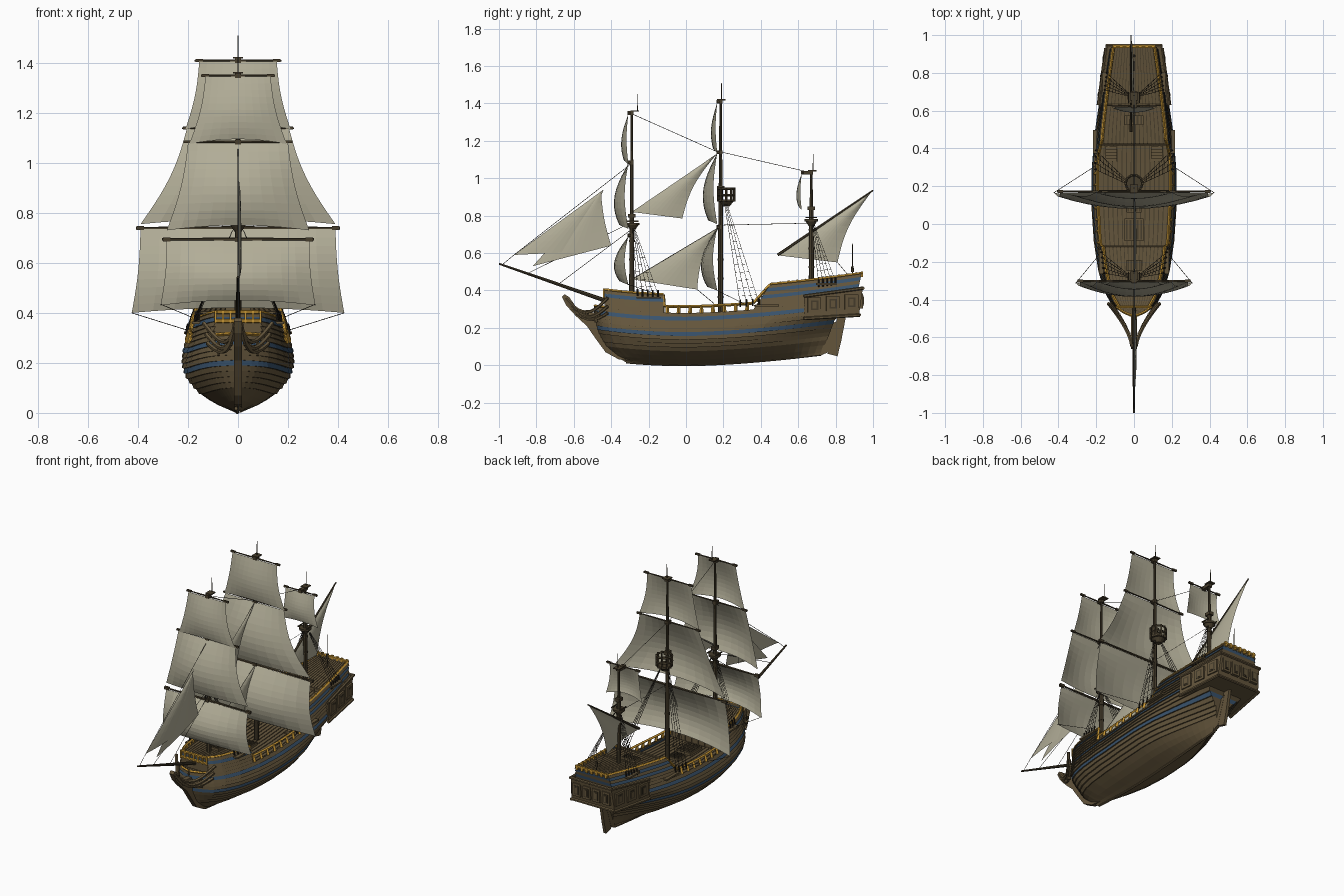
import bpy, bmesh, math, random
from mathutils import Vector as V, Matrix

if "Cube" in bpy.data.objects:
    bpy.data.objects.remove(bpy.data.objects["Cube"])
random.seed(4)

COLS = {"oak_wood": (.125, .09, .044), "dark_wood": (.062, .047, .025), "tar_black": (.017, .013, .009),
        "blue_paint": (.04, .085, .15), "gold_paint": (.57, .305, .035), "sail_cloth": (.445, .42, .312),
        "rope": (.03, .025, .018)}
MATS = []
for n, c in COLS.items():
    m = bpy.data.materials.new(n)
    m.diffuse_color = (*c, 1)
    m.use_nodes = True
    m.node_tree.nodes["Principled BSDF"].inputs["Base Color"].default_value = m.diffuse_color
    MATS.append(m)
OAK, DARK, TAR, BLUE, GOLD, SAIL, ROPE = range(7)

# ---------- helpers ----------
def finish(name, bm, smooth=False):
    me = bpy.data.meshes.new(name)
    bm.to_mesh(me); bm.free()
    for m in MATS: me.materials.append(m)
    for p in me.polygons: p.use_smooth = smooth
    o = bpy.data.objects.new(name, me)
    bpy.context.collection.objects.link(o)
    return o

def face(bm, pts, mi):
    bm.faces.new([bm.verts.new(p) for p in pts]).material_index = mi

def rod(bm, a, b, r1, r2=None, n=6, mi=DARK):
    a, b = V(a), V(b); d = b - a
    M = Matrix.Translation((a + b) / 2) @ d.to_track_quat('Z', 'Y').to_matrix().to_4x4()
    g = bmesh.ops.create_cone(bm, cap_ends=True, segments=n, radius1=r1, radius2=r1 if r2 is None else r2,
                              depth=d.length, matrix=M)
    for v in g['verts']:
        for f in v.link_faces: f.material_index = mi

def tube(bm, pts, r, n=4, mi=DARK):
    for a, b in zip(pts, pts[1:]): rod(bm, a, b, r, r, n, mi)

def box(bm, c, s, mi=DARK, rz=0.0):
    M = Matrix.Translation(c) @ Matrix.Rotation(rz, 4, 'Z') @ Matrix.Diagonal((*s, 1))
    for v in bmesh.ops.create_cube(bm, size=1, matrix=M)['verts']:
        for f in v.link_faces: f.material_index = mi

def prism(bm, prof, w, mi):          # (y, z) profile extruded across x
    for s in (1, -1): face(bm, [(s*w, y, z) for y, z in prof], mi)
    for (a, b), (c, d) in zip(prof, prof[1:] + prof[:1]):
        face(bm, [(w, a, b), (w, c, d), (-w, c, d), (-w, a, b)], mi)

def interp(t, x):
    for (a, p), (b, q) in zip(t, t[1:]):
        if x <= b: return p + (q - p) * max(0, (x - a) / (b - a))
    return t[-1][1]

# ---------- hull shape ----------
BEAM = [(0, .006), (.012, .035), (.03, .08), (.05, .115), (.075, .15), (.1, .175), (.14, .205), (.19, .22), (.24, .214), (.3, .2), (.43, .175)]
PLAN = [(0, 0), (.02, .32), (.05, .53), (.1, .69), (.18, .83), (.3, .94), (.45, 1), (.58, 1), (.7, .94), (.85, .8), (1, .63)]
STEM = [(0, -.32), (.03, -.38), (.08, -.44), (.15, -.475), (.22, -.49), (.45, -.495)]
STERN = [(0, .72), (.1, .765), (.19, .80), (.235, .90), (.43, .945)]
TUCK = [(0, .06), (.05, .12), (.1, .25), (.16, .6), (.21, .95), (.25, 1)]
sheer = lambda y: .03 * (y / .45) ** 2 if y < 0 else .08 * (y / .9) ** 1.6

def u_of(z, y):
    a, b = interp(STEM, z), interp(STERN, z)
    return min(1, max(0, (y - a) / (b - a)))

def hull(z, u, off=0.0, s=1):
    a, b = interp(STEM, z), interp(STERN, z)
    y = a + (b - a) * u
    w = interp(BEAM, z) * interp(PLAN, u) ** (1 + max(0, .16 - z) * 4)
    if u > .6: w *= 1 + (interp(TUCK, z) - 1) * ((u - .6) / .4) ** 2
    return V((s * (w + off), y, z + sheer(y)))

hy = lambda z, y, off=0.0, s=1: hull(z, u_of(z, y), off, s)

# lapped strakes: each one overhangs the one below
def band(bm, zs, ua, ub, cols, n, front=False, back=False, p=1.0):
    for i, (z0, z1) in enumerate(zip(zs, zs[1:])):
        rows = [(z0, .002, z1, .002, cols(i))]
        if z0 > .07: rows = [(z0, -.001, z0, .007, OAK), (z0, .007, z1, -.001, cols(i))]
        for za, oa, zb, ob, mi in rows:
            us = lambda z, k: ua(z) + (ub(z) - ua(z)) * (k / n) ** p
            for s in (1, -1):
                for k in range(n):
                    face(bm, [hull(za, us(za, k), oa, s), hull(za, us(za, k+1), oa, s),
                              hull(zb, us(zb, k+1), ob, s), hull(zb, us(zb, k), ob, s)], mi)
            for on, k in ((front, 0), (back, n)):
                if on: face(bm, [hull(za, us(za, k), oa), hull(za, us(za, k), oa, -1),
                                 hull(zb, us(zb, k), ob, -1), hull(zb, us(zb, k), ob)], mi)

bm = bmesh.new()
zs = [0, .012, .03, .05, .075] + [.075 + .0205 * i for i in range(1, 11)]
band(bm, zs, lambda z: 0, lambda z: 1, lambda i: BLUE if i in (8, 12) else OAK, 40, back=True, p=1.4)
finish("hull_planking", bm)
bm = bmesh.new()
band(bm, [.28 + .019 * i for i in range(6)], lambda z: u_of(z, -.435), lambda z: u_of(z, -.12),
     lambda i: BLUE if i == 3 else OAK, 12, True, False)
finish("forecastle_sides", bm)
bm = bmesh.new()
slope = lambda z: .36 + (z - .28) / .125 * .09
band(bm, [.28 + .0179 * i for i in range(8)], lambda z: u_of(z, slope(z)), lambda z: 1,
     lambda i: BLUE if i in (3, 5) else OAK, 14, False, True)
finish("quarterdeck_sides", bm)

# ---------- decks (planks with sunken seams) and bulkheads ----------
def deck(name, z, ya, yb, n=12, planks=17):
    bm = bmesh.new()
    for i in range(planks):
        for t0, t1, seam in ((i, i + .8, 0), (i + .8, i + 1, 1)):
            for k in range(n):
                y0, y1 = ya + (yb - ya) * k / n, ya + (yb - ya) * (k + 1) / n
                pts = []
                for t, y in ((t0, y0), (t1, y0), (t1, y1), (t0, y1)):
                    q = hy(z, y, -.002); q.x *= t / planks * 2 - 1; q.z -= .006*seam
                    pts.append(q)
                face(bm, pts, DARK if seam else OAK)
                if not seam:
                    for a, b in ((0, 3), (1, 2)):
                        face(bm, [pts[a], pts[b], pts[b] - V((0, 0, .006)), pts[a] - V((0, 0, .006))], OAK)
    finish(name, bm)
deck("main_deck", .25, -.488, .90, 24)
deck("forecastle_deck", .352, -.435, -.12)
deck("quarter_deck", .375, .42, .65)
deck("poop_deck", .39, .63, .94)
bm = bmesh.new()
for y, a, b in ((-.12, .25, .356), (.42, .25, .378), (.63, .37, .392)):
    face(bm, [hy(a, y), hy(a, y, 0, -1), hy(b, y, 0, -1), hy(b, y)], OAK)
    rod(bm, hy(b, y), hy(b, y, 0, -1), .006, mi=OAK)
    for k in range(-3, 4): box(bm, (k*.045, y + (.003 if y < 0 else -.003), (a+b)/2 + sheer(y)), (.008, .006, b-a), OAK)
finish("deck_bulkheads", bm)
bm = bmesh.new()
for y, z, w, l in ((-.03, .25, .1, .12), (.1, .25, .08, .08), (-.22, .352, .08, .06), (.55, .375, .1, .05)):
    box(bm, (0, y, z + sheer(y) + .008), (w, l, .016), OAK)
    for k in range(5): box(bm, (w*(k-2)*.19, y, z + sheer(y) + .018), (w*.09, l*.85, .005), DARK)
for s in (1, -1):                     # stairs up to the aft deck
    for k in range(5): box(bm, (s*.12, .34 + k*.016, .27 + k*.024), (.06, .018, .008), OAK)
finish("hatches_and_stairs", bm)

# ---------- gilded rails ----------
bm = bmesh.new()
for s in (1, -1):
    path = [(.376, -.435 + .045*k) for k in range(8)] + [(.314, -.115 + .0475*k) for k in range(11)] + \
           [(.406, .45 + .049*k) for k in range(11)]
    tube(bm, [hy(z, y, -.005, s) for z, y in path], .008, 4, GOLD)
    tube(bm, [hull(.283, .002 + .008*k, -.002, s) for k in range(6)], .007, 4, GOLD)
    for k in range(8): rod(bm, hy(.277, -.1 + .061*k, -.003, s), hy(.316, -.1 + .061*k, -.003, s), .011, .008, 4, GOLD)
    for k in range(7): rod(bm, hy(.352, -.42 + .047*k, -.009, s), hy(.376, -.42 + .047*k, -.009, s), .007, .007, 4, GOLD)
    for k in range(11): rod(bm, hy(.385, .46 + .045*k, -.009, s), hy(.416, .46 + .045*k, -.007, s), .007, .006, 4, GOLD)
for z, y in ((.376, -.438), (.34, -.438), (.406, .943)):
    rod(bm, hy(z, y), hy(z, y, 0, -1), .008, mi=GOLD)
for k in range(-3, 4):
    box(bm, (k*.03, -.441, .385), (.009, .008, .05), GOLD)
    box(bm, (k*.034, .941, .487), (.014, .01, .03), GOLD)
finish("gilded_rails", bm)

# ---------- stem, keel, rudder, beakhead ----------
bm = bmesh.new()
prism(bm, [(-.28, .022), (-.36, .032), (-.43, .07), (-.485, .145), (-.53, .21), (-.59, .265), (-.64, .32), (-.663, .365),
           (-.65, .38), (-.625, .365), (-.59, .315), (-.54, .285), (-.46, .28), (-.43, .12), (-.36, .05)], .015, OAK)
tube(bm, [hull(0, k/14) + V((-.008, 0, .003)) for k in range(15)], .008, 6, OAK)
prism(bm, [(.715, .05), (.76, .07), (.815, .24), (.77, .22)], .01, OAK)
finish("keel_and_stem", bm)
bm = bmesh.new()
prism(bm, [(.757, .062), (.81, .048), (.83, .13), (.855, .26), (.81, .26), (.785, .16)], .009, OAK)
finish("rudder", bm)
bm = bmesh.new()
for s in (1, -1):
    for x0, z0, dip in ((.125, .36, .075), (.115, .315, .065), (.11, .28, .05)):
        pts = []
        for k in range(11):
            t = k / 10
            pts.append((s*(x0*(1-t)**1.5 + .012), -.42 - .225*t, z0 + (.355 - z0)*t**2 - dip*math.sin(math.pi*t)))
        tube(bm, pts, .009, 5, OAK)
    for y, x in ((-.48, .078), (-.53, .048), (-.58, .026)):
        rod(bm, (s*x, y, .23 + (-.48-y)*.4), (s*x, y, .29 + (-.48-y)*.1), .008, mi=OAK)
finish("beakhead", bm)

# ---------- stern gallery ----------
bm = bmesh.new()
pts = [(x*w, y, z) for x in (1, -1) for w, y, z in ((.19, .63, .25), (.185, .63, .365), (.15, .925, .268), (.14, .945, .41))]
bmesh.ops.convex_hull(bm, input=[bm.verts.new(p) for p in pts])
for f in bm.faces: f.material_index = OAK
for s in (1, -1):
    ang = s * math.atan2(.042, .31)
    for a, b in (((.19, .63, .25), (.15, .93, .268)), ((.187, .63, .37), (.142, .948, .413))):
        rod(bm, (s*a[0], a[1], a[2]), (s*b[0], b[1], b[2]), .009, mi=OAK)
    for k in range(3):                # framed window panels
        t = .18 + .32*k
        c = V((s*(.187 - .042*t), .63 + .31*t, .317 + .025*t))
        box(bm, c, (.018, .072, .08), OAK, ang)
        box(bm, c, (.022, .04, .052), DARK, ang)
        box(bm, c, (.026, .022, .036), OAK, ang)
for k in range(-2, 2):
    c = V(((k + .5)*.068, .938, .345))
    box(bm, c, (.052, .018, .08), OAK)
    box(bm, c, (.03, .024, .054), DARK); box(bm, c, (.016, .03, .038), OAK)
for z, y in ((.27, .927), (.412, .946)): rod(bm, (-.148, y, z), (.148, y, z), .009, mi=OAK)
rod(bm, (0, .89, .45), (0, .89, .65), .003, .0015); rod(bm, (0, .89, .50), (0, .89, .53), .009, .006, 6, DARK)
finish("stern_gallery", bm)

# ---------- masts, tops, yards, square sails ----------
def square_sail(name, y0, zt, zb, wt, wb, b, n=10):
    bm = bmesh.new(); g = []
    for j in range(n + 1):
        v = j / n
        for i in range(n + 1):
            s = i / n * 2 - 1; c = 1 - s*s
            w = wt + (wb - wt)*v - (.004 + .12*(wb - wt))*math.sin(math.pi*v)
            g.append(bm.verts.new((s*w, y0 - b*(.25*math.sin(math.pi*v) + .75*c*math.sin(2.2*v)), zt + (zb - zt)*v + .02*c*v**3)))
    for j in range(n):
        for i in range(n):
            k = j*(n + 1) + i
            bm.faces.new((g[k], g[k+1], g[k+n+2], g[k+n+1])).material_index = SAIL
    finish(name, bm)

# name, y, base, mid, top, platform centre y, platform z, pole y, sails(zt, zb, wt, wb, bulge)
SHIP = [("fore", -.29, .36, .80, 1.36, -.285, .75, -.26, [(1.345, 1.075, .13, .195, .04), (1.08, .73, .2, .285, .08), (.69, .43, .285, .31, .08)]),
        ("main", .185, .26, .95, 1.42, .215, .875, .19, [(1.405, 1.135, .155, .21, .035), (1.135, .755, .205, .39, .08), (.735, .40, .39, .425, .09)]),
        ("mizzen", .67, .42, .84, 1.04, .67, .77, .68, [(1.025, .83, .10, .125, .03)])]
for name, y, zb, zm, zt, py, pz, fy, sails in SHIP:
    bm = bmesh.new()
    rod(bm, (0, y, zb), (0, y, zm), .014, .012, 8); rod(bm, (0, y, zm - .1), (0, y, zt), .011, .006, 8)
    rod(bm, (0, fy, zt), (0, fy, zt + .09), .003, .0015, 5)
    box(bm, (0, (y + fy)/2, zt), (.04, .045, .006)); box(bm, (0, y, zm), (.03, .04, .02))
    for k in range(3): rod(bm, (0, y, zb + .1 + k*.1), (0, y, zb + .11 + k*.1), .016, n=8)
    R = .045 if name == "main" else .036
    rod(bm, (0, py, pz - .025), (0, py, pz), R*.4, R*.85, 12); rod(bm, (0, py, pz), (0, py, pz + .012), R, n=12)
    if name == "main":
        ring = [V((R*math.cos(k*math.pi/5), py + R*math.sin(k*math.pi/5), pz)) for k in range(11)]
        for h in (.035, .068): tube(bm, [p + V((0, 0, h)) for p in ring], .0065)
        for p in ring[:-1]: rod(bm, p, p + V((0, 0, .075)), .006, n=4)
    else:
        for sx in (1, -1): box(bm, (sx*.03, py, pz + .02), (.006, .06, .006))
    finish(name + "_mast", bm)
    bm = bmesh.new()
    for k, (a, b, wt, wb, bul) in enumerate(sails):
        ys, r, L = y - (.045 if name == "mizzen" else .012), .008 if k == 2 else .0055, wt + .018
        for s in (1, -1): rod(bm, (0, ys, a + .004), (s*L, ys, a + .004), r, r*.6, 6)
        for s in (1, -1): box(bm, (s*(L - .018), ys, a + .004), (.03, r*2, r*2))
        box(bm, (0, (ys + y)/2, a + .004), (.025, abs(y - ys) + .02, .02))
        square_sail(f"{name}_square_sail_{k+1}", ys - .006, a, b, wt, wb, bul)
    finish(name + "_yards", bm)

# ---------- bowsprit, lateen yard ----------
bm = bmesh.new()
rod(bm, (0, -.40, .335), (0, -1, .543), .012, .005, 8)
rod(bm, (-.016, .49, .59), (-.016, 1, .935), .008, .004, 6)
finish("bowsprit_and_lateen_yard", bm)

# ---------- triangular sails ----------
def tri_sail(name, a, b, c, bul, hollow, x=0, n=10):
    bm = bmesh.new(); g = []
    a, b, c = (V((x, *p)) for p in (a, b, c)); d = (b - c).normalized()
    for j in range(n + 1):
        u = j / n
        for i in range(n + 1):
            v = i / n
            p = a + (b + (c - b)*v - a)*u + d*hollow*math.sin(math.pi*u)*v
            p.x += bul*math.sin(math.pi*v)*u**.5*(1 - .4*u)
            g.append(bm.verts.new(p))
    for j in range(n):
        for i in range(n):
            k = j*(n + 1) + i
            bm.faces.new((g[k], g[k+1], g[k+n+2], g[k+n+1])).material_index = SAIL
    bmesh.ops.remove_doubles(bm, verts=bm.verts, dist=1e-5)
    finish(name, bm)
tri_sail("outer_jib", (-.44, .94), (-.92, .59), (-.52, .61), .022, .02)
tri_sail("inner_jib", (-.455, .93), (-.82, .53), (-.40, .64), .016, .01, .004)
tri_sail("upper_staysail", (.165, 1.13), (-.29, .82), (-.02, .785), .02, .03)
tri_sail("lower_staysail", (.18, .74), (-.29, .46), (.06, .405), .02, .03)
tri_sail("lateen_sail", (.99, .925), (.49, .588), (.81, .55), .025, .03, -.016)

# ---------- rigging ----------
bm = bmesh.new()
for a, b in (((-.29, 1.345), (.17, 1.14)), ((.19, 1.14), (.67, 1.03)), ((.2, .75), (.67, .76)), ((-.92, .59), (-.29, 1.08)),
             ((-.98, .54), (-.92, .59)), ((-.85, .49), (-.3, .76)), ((-.68, .435), (-.3, .72)),
             ((.165, 1.13), (-.29, .81)), ((.18, .74), (-.29, .46)), ((.06, .405), (.15, .33)), ((.81, .55), (.86, .49))):
    rod(bm, (0, *a), (0, *b), .0014, n=4, mi=ROPE)
for s in (1, -1):
    rod(bm, (s*.425, .165, .40), (s*.2, .31, .33), .0014, n=4, mi=ROPE)
    rod(bm, (s*.31, -.315, .435), (s*.19, -.17, .385), .0014, n=4, mi=ROPE)
    for top, z0, ya, yb, ty, nr, cnt in ((.87, .315, .29, .39, .205, 13, 4), (.73, .376, -.26, -.15, -.285, 9, 5), (.75, .38, .71, .80, .675, 9, 5)):
        ends = []
        for k in range(cnt):
            a = hy(z0, ya + (yb - ya)*k/(cnt - 1), .01, s); b = V((s*.022, ty + .012*k/(cnt - 1), top))
            rod(bm, a, b, .0013, n=4, mi=ROPE)
            rod(bm, a - V((0, 0, .015)), a + V((-s*.006, 0, .022)), .005, n=5, mi=TAR)
            ends.append((a, b))
        for r in range(1, nr):
            t = r / nr
            tube(bm, [a.lerp(b, t) for a, b in ends], .001, 3, ROPE)
finish("rigging", bm)
bm = bmesh.new()
for s in (1, -1):
    for y, l, z in ((.435, .125, .295), (-.2, .13, .355), (.75, .11, .375)):
        box(bm, hy(z, y, .006, s), (.034, l, .01), OAK)
finish("shroud_channels", bm)
